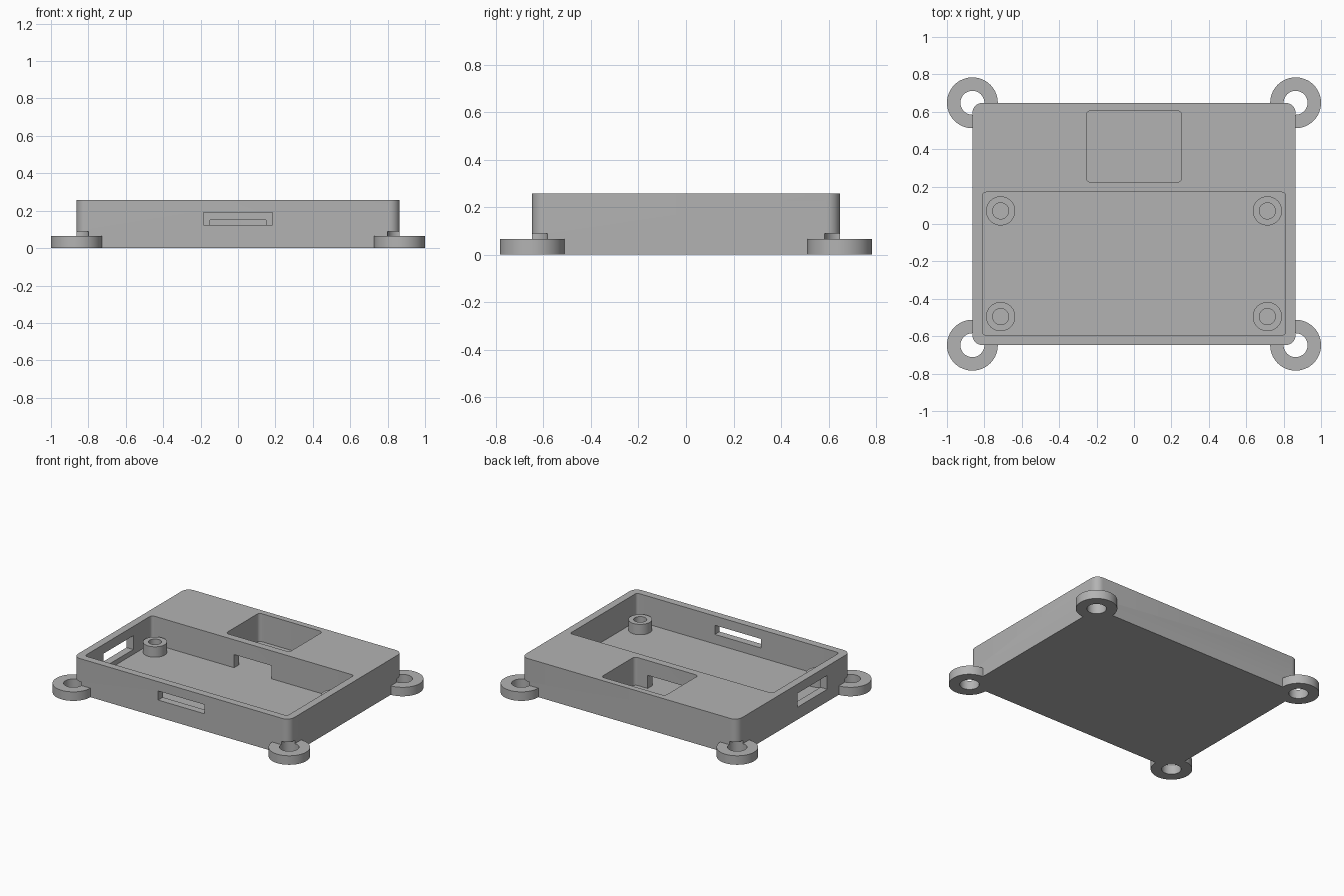
import bpy, bmesh
from math import cos, sin, pi, radians

if "Cube" in bpy.data.objects:
    bpy.data.objects.remove(bpy.data.objects["Cube"])

GREY = (0.45, 0.45, 0.45, 1)
grey = bpy.data.materials.new("plain grey")
grey.use_nodes = True
grey.diffuse_color = GREY
grey.node_tree.nodes["Principled BSDF"].inputs["Base Color"].default_value = GREY

HALF_X, HALF_Y, HEIGHT = 0.864, 0.648, 0.257
FLOOR = 0.055
SIGNS = [(sx, sy) for sx in (-1, 1) for sy in (-1, 1)]


def prism(name, outline, z0, z1):
    """Extrude a flat outline from z0 up to z1."""
    bm = bmesh.new()
    face = bm.faces.new([bm.verts.new((x, y, z0)) for x, y in outline])
    side = bmesh.ops.extrude_face_region(bm, geom=[face])["geom"]
    top = [v for v in side if isinstance(v, bmesh.types.BMVert)]
    bmesh.ops.translate(bm, verts=top, vec=(0, 0, z1 - z0))
    bmesh.ops.recalc_face_normals(bm, faces=bm.faces)
    mesh = bpy.data.meshes.new(name)
    bm.to_mesh(mesh)
    bm.free()
    mesh.materials.append(grey)
    obj = bpy.data.objects.new(name, mesh)
    bpy.context.collection.objects.link(obj)
    return obj


def box(name, x0, x1, y0, y1, z0, z1, radius=0, steps=8):
    """Box with rounded vertical corners."""
    if not radius:
        return prism(name, [(x0, y0), (x1, y0), (x1, y1), (x0, y1)], z0, z1)
    centres = [(x1 - radius, y1 - radius), (x0 + radius, y1 - radius),
               (x0 + radius, y0 + radius), (x1 - radius, y0 + radius)]
    outline = []
    for quarter, (cx, cy) in enumerate(centres):
        for i in range(steps + 1):
            a = (quarter + i / steps) * pi / 2
            outline.append((cx + radius * cos(a), cy + radius * sin(a)))
    return prism(name, outline, z0, z1)


def cylinder(name, x, y, radius, z0, z1, sides=48):
    angles = [2 * pi * i / sides for i in range(sides)]
    return prism(name, [(x + radius * cos(a), y + radius * sin(a)) for a in angles], z0, z1)


def combine(target, tool, operation):
    """Apply a boolean and discard the tool."""
    mod = target.modifiers.new("combine", 'BOOLEAN')
    mod.operation, mod.object, mod.solver = operation, tool, 'EXACT'
    deps = bpy.context.evaluated_depsgraph_get()
    mesh = bpy.data.meshes.new_from_object(target.evaluated_get(deps))
    target.modifiers.clear()
    target.data = mesh
    bpy.data.objects.remove(tool)


def finish(obj):
    bpy.ops.object.select_all(action='DESELECT')
    obj.select_set(True)
    bpy.context.view_layer.objects.active = obj
    bpy.ops.object.shade_smooth_by_angle(angle=radians(30))


# Case block with a mounting ring at each corner
case = box("case", -HALF_X, HALF_X, -HALF_Y, HALF_Y, 0, HEIGHT, radius=0.055)
for sx, sy in SIGNS:
    combine(case, cylinder("ring", sx * HALF_X, sy * HALF_Y, 0.136, 0, 0.065), 'UNION')

# Screw holes, reaching a little way into the case corners
for sx, sy in SIGNS:
    combine(case, cylinder("hole", sx * HALF_X, sy * HALF_Y, 0.064, -0.05, 0.09), 'DIFFERENCE')

# Large and small pockets, the channel joining them, and the two port slots
cutters = [
    box("large_pocket", -0.81, 0.81, -0.595, 0.17, FLOOR, 0.4, radius=0.02),
    box("small_pocket", -0.255, 0.255, 0.223, 0.605, FLOOR, 0.4, radius=0.025),
    box("channel", -0.15, 0.15, 0.1, 0.3, FLOOR, 0.15),
    box("front_slot", -0.185, 0.185, -0.75, -0.5, 0.124, 0.19),
    box("side_slot", -0.95, -0.75, -0.38, -0.04, 0.09, 0.19),
]
for cutter in cutters:
    combine(case, cutter, 'DIFFERENCE')
finish(case)

# Hollow standoff posts on the floor of the large pocket
for side, x in (("right", -0.713), ("left", 0.713)):
    for end, y in (("front", -0.495), ("back", 0.07)):
        post = cylinder(f"post_{end}_{side}", x, y, 0.078, FLOOR - 0.01, 0.13)
        combine(post, cylinder("bore", x, y, 0.043, FLOOR, 0.3), 'DIFFERENCE')
        finish(post)
